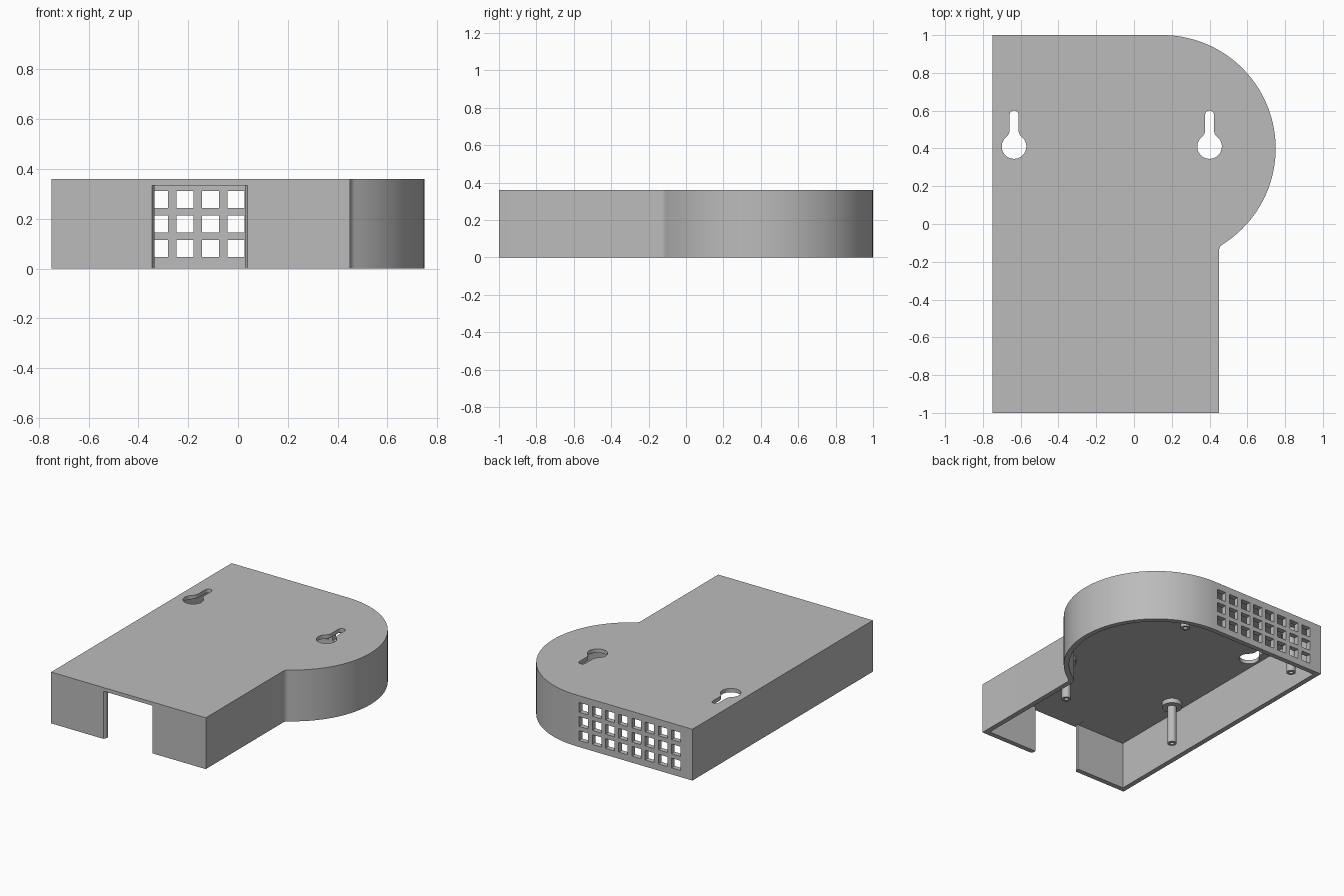
import bpy, bmesh, math
from mathutils import Vector

cube = bpy.data.objects.get("Cube")
if cube:
    bpy.data.objects.remove(cube, do_unlink=True)

HEIGHT, CEILING, WALL = 0.36, 0.333, 0.035

grey = bpy.data.materials.new("mid grey plastic")
grey.use_nodes = True
colour = (0.5, 0.5, 0.5, 1)
grey.diffuse_color = colour
grey.node_tree.nodes["Principled BSDF"].inputs["Base Color"].default_value = colour


def arc(cx, cy, r, start, end, steps):
    angles = [math.radians(start + (end - start) * i / steps) for i in range(steps + 1)]
    return [(cx + r * math.cos(a), cy + r * math.sin(a)) for a in angles]


def finish(bm, name):
    bmesh.ops.recalc_face_normals(bm, faces=bm.faces)
    mesh = bpy.data.meshes.new(name)
    bm.to_mesh(mesh)
    bm.free()
    mesh.materials.append(grey)
    obj = bpy.data.objects.new(name, mesh)
    bpy.context.collection.objects.link(obj)
    return obj


def add_prism(bm, outline, z0, z1):
    face = bm.faces.new([bm.verts.new((x, y, z0)) for x, y in outline])
    result = bmesh.ops.extrude_face_region(bm, geom=[face])
    verts = [v for v in result["geom"] if isinstance(v, bmesh.types.BMVert)]
    bmesh.ops.translate(bm, verts=verts, vec=(0, 0, z1 - z0))


def prisms(name, outlines, spans):
    bm = bmesh.new()
    for outline in outlines:
        for z0, z1 in spans:
            add_prism(bm, outline, z0, z1)
    return finish(bm, name)


def rect(x0, x1, y0, y1):
    return [(x0, y0), (x1, y0), (x1, y1), (x0, y1)]


def select_only(obj):
    bpy.ops.object.select_all(action="DESELECT")
    obj.select_set(True)
    bpy.context.view_layer.objects.active = obj


def cut(target, cutter):
    mod = target.modifiers.new("cut", "BOOLEAN")
    mod.operation, mod.solver, mod.object = "DIFFERENCE", "EXACT", cutter
    select_only(target)
    bpy.ops.object.modifier_apply(modifier=mod.name)
    bpy.data.objects.remove(cutter, do_unlink=True)


# Footprint: a rectangle with a round bulge and a small fillet, inset by t
def footprint(t):
    cx, cy, r, f = 0.15, 0.4, 0.6, 0.04
    fx = 0.45 + f
    fy = cy - math.sqrt((r + f) ** 2 - (fx - cx) ** 2)
    a = math.degrees(math.atan2(fy - cy, fx - cx))
    return ([(-0.75 + t, -1 + t), (0.45 - t, -1 + t)]
            + arc(fx, fy, f + t, 180, a + 180, 8)
            + arc(cx, cy, r - t, a, 90, 48)
            + [(-0.75 + t, 1 - t)])


# Keyhole: round opening, flared neck and rounded slot
def keyhole(x, y):
    r, s, f = 0.065, 0.0235, 0.05
    nx = s + f
    ny = math.sqrt((r + f) ** 2 - nx ** 2)
    a = math.degrees(math.atan2(ny, nx))
    points = (arc(0, 0, r, 180 - a, 360 + a, 32)
              + arc(nx, ny, f, 180 + a, 180, 6)[1:]
              + arc(0, 0.167, s, 0, 180, 12)
              + arc(-nx, ny, f, 0, -a, 6)[:-1])
    return [(x + px, y + py) for px, py in points]


# Case shell, open underneath
case = prisms("case_shell", [footprint(0)], [(0, HEIGHT)])
cut(case, prisms("cavity_cutter", [footprint(WALL)], [(-0.1, CEILING)]))

# Cable opening in the front wall, with slightly flared sides
notch = [(-0.335, -0.9), (-0.335, -0.985), (-0.345, -1), (-0.345, -1.1),
         (0.038, -1.1), (0.038, -1), (0.029, -0.985), (0.029, -0.9)]
cut(case, prisms("opening_cutter", [notch], [(-0.1, 0.3345)]))

# Vent grid in the back wall
columns = [0.0945 - 0.1025 * i for i in range(8)]
rows = [0.08 + 0.099 * i for i in range(3)]
cut(case, prisms("vent_cutter",
                 [rect(x - 0.035, x + 0.035, 0.92, 1.1) for x in columns],
                 [(z - 0.034, z + 0.034) for z in rows]))

# Wall-hanging keyholes
cut(case, prisms("keyhole_cutter", [keyhole(x, 0.41) for x in (-0.635, 0.4)],
                 [(0.3, 0.5)]))
select_only(case)
bpy.ops.object.shade_smooth_by_angle(angle=math.radians(30))


# Hollow screw posts hanging from the ceiling on round flanges
def screw_post(name, x, y):
    bm = bmesh.new()
    profile = [(0, 0.34), (0.066, 0.34), (0.066, 0.3), (0.03, 0.3),
               (0.03, 0.03), (0.014, 0.03), (0.014, 0.2), (0, 0.2)]
    verts = [bm.verts.new((r, 0, z)) for r, z in profile]
    edges = [bm.edges.new(pair) for pair in zip(verts, verts[1:])]
    bmesh.ops.spin(bm, geom=verts + edges, cent=(0, 0, 0), axis=(0, 0, 1),
                   angle=math.tau, steps=20)
    bmesh.ops.remove_doubles(bm, verts=bm.verts, dist=0.0001)
    bmesh.ops.translate(bm, verts=bm.verts, vec=Vector((x, y, 0)))
    post = finish(bm, name)
    select_only(post)
    bpy.ops.object.shade_smooth_by_angle(angle=math.radians(30))


for side, x in (("right", -0.622), ("left", 0.277)):
    for end, y in (("front", -0.357), ("back", 0.85)):
        screw_post(f"{end}_{side}_screw_post", x, y)
